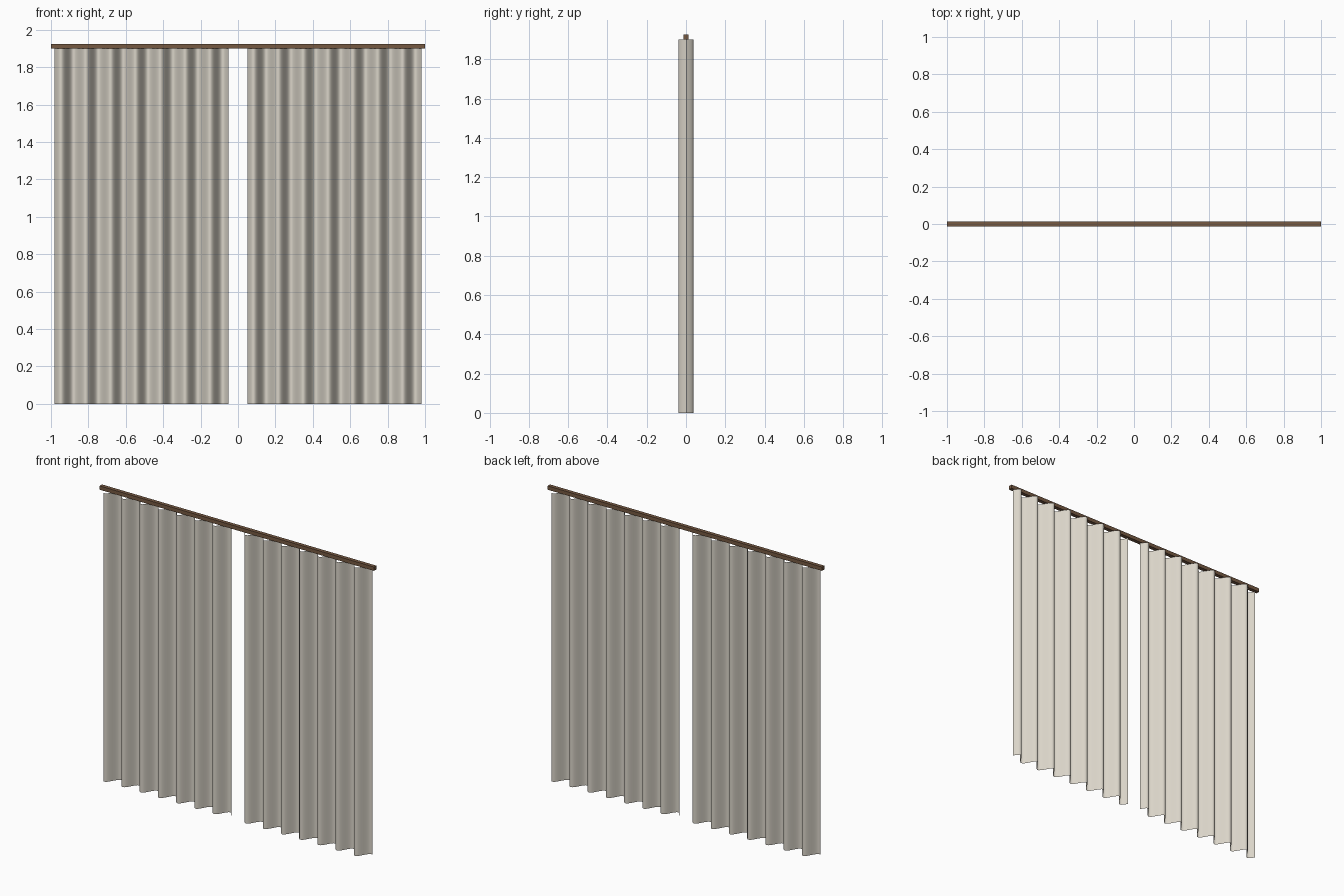
import bpy
import bmesh
import math

if "Cube" in bpy.data.objects:
    bpy.data.objects.remove(bpy.data.objects["Cube"], do_unlink=True)

ROD_LENGTH, ROD_SIZE = 2.0, 0.025
DROP = 1.9                      # height of the cloth
INNER, OUTER = 0.05, 0.98       # edges of each panel from the centre
FOLDS, STEPS, DEPTH = 7, 16, 0.038


def make_material(name, colour, roughness):
    mat = bpy.data.materials.new(name)
    mat.use_nodes = True
    mat.diffuse_color = colour
    shader = mat.node_tree.nodes["Principled BSDF"]
    shader.inputs["Base Color"].default_value = colour
    shader.inputs["Roughness"].default_value = roughness
    return mat


def add_object(name, bm, mat, smooth=False):
    mesh = bpy.data.meshes.new(name)
    bm.to_mesh(mesh)
    bm.free()
    mesh.materials.append(mat)
    for poly in mesh.polygons:
        poly.use_smooth = smooth
    obj = bpy.data.objects.new(name, mesh)
    bpy.context.collection.objects.link(obj)
    return obj


def curtain_panel(name, start, end, mat):
    """Pleated sheet: a sine-wave hem swept straight up."""
    bm = bmesh.new()
    count = FOLDS * STEPS
    hem = []
    for i in range(count + 1):
        t = i / count
        y = -DEPTH * math.sin(2 * math.pi * FOLDS * t)
        hem.append(bm.verts.new((start + (end - start) * t, y, 0)))
    edges = [bm.edges.new(pair) for pair in zip(hem, hem[1:])]
    swept = bmesh.ops.extrude_edge_only(bm, edges=edges)["geom"]
    top = [v for v in swept if isinstance(v, bmesh.types.BMVert)]
    bmesh.ops.translate(bm, verts=top, vec=(0, 0, DROP))
    # Make the cloth face the front
    bm.normal_update()
    if sum(f.normal.y for f in bm.faces) > 0:
        bmesh.ops.reverse_faces(bm, faces=bm.faces[:])
    return add_object(name, bm, mat, smooth=True)


cloth = make_material("linen_cloth", (0.70, 0.66, 0.58, 1), 0.9)
wood = make_material("brown_wood", (0.18, 0.10, 0.055, 1), 0.6)

# Curtain panels
curtain_panel("right_curtain", -OUTER, -INNER, cloth)
curtain_panel("left_curtain", INNER, OUTER, cloth)

# Square rod along the top
rod = bmesh.new()
bmesh.ops.create_cube(rod, size=1)
bmesh.ops.scale(rod, vec=(ROD_LENGTH, ROD_SIZE, ROD_SIZE), verts=rod.verts)
bmesh.ops.translate(rod, vec=(0, 0, DROP + ROD_SIZE / 2), verts=rod.verts)
add_object("curtain_rod", rod, wood)
